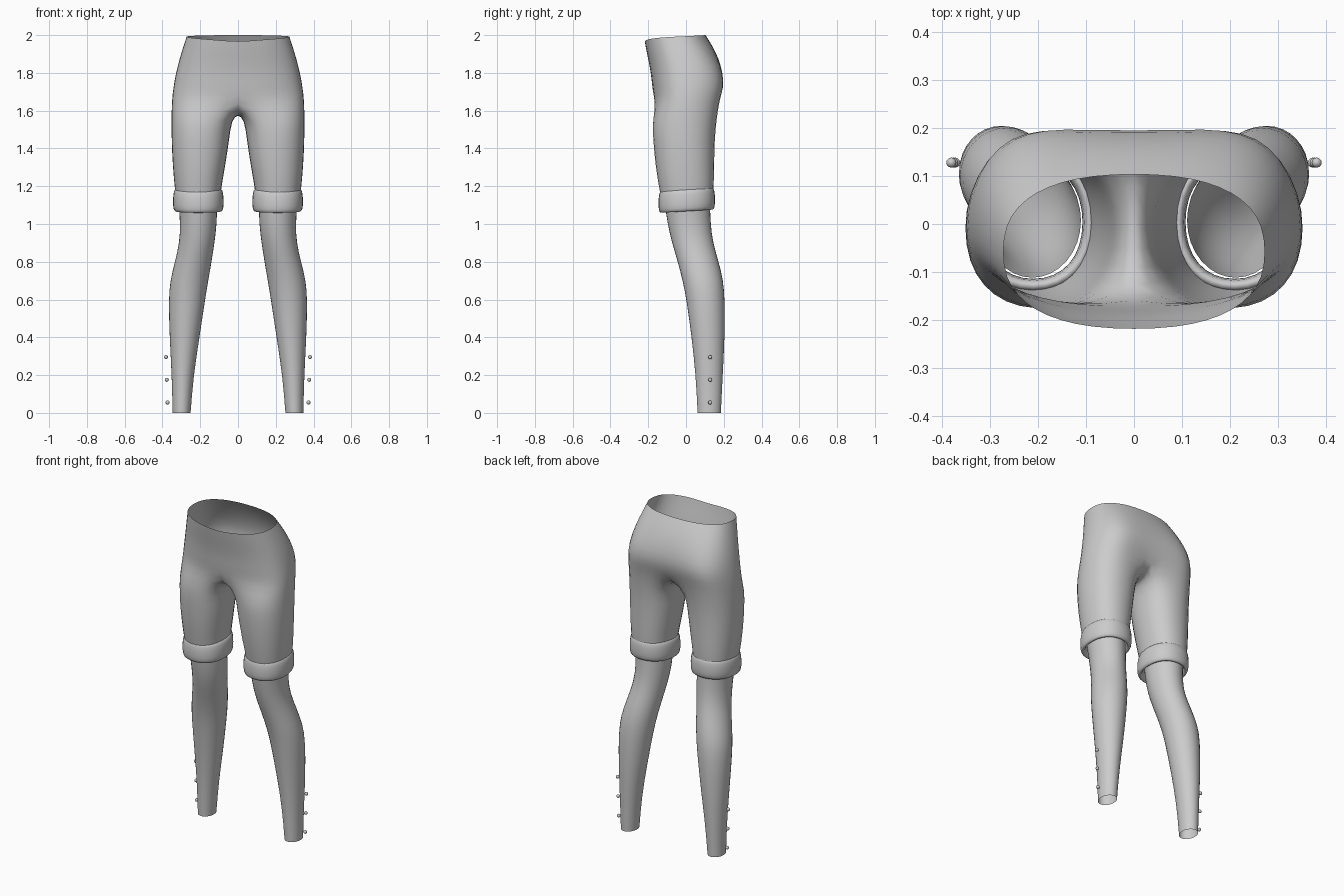
import bpy, bmesh
from math import sin, cos, pi, radians
from mathutils import Vector

cube = bpy.data.objects.get("Cube")
if cube:
    bpy.data.objects.remove(cube, do_unlink=True)

grey = bpy.data.materials.new("plain_grey")
grey.use_nodes = True
grey.diffuse_color = (0.6, 0.6, 0.6, 1)
grey.node_tree.nodes["Principled BSDF"].inputs["Base Color"].default_value = (0.6, 0.6, 0.6, 1)


def power(v, p):
    return abs(v) ** p * (1 if v >= 0 else -1)


def oval(x0, x1, y0, y1, z, angles, tilt=0.0, p=0.9):
    """Rounded ring between the given limits; angle 0 is the inner side, then front."""
    cx, cy, w, h = (x0 + x1) / 2, (y0 + y1) / 2, (x1 - x0) / 2, (y1 - y0) / 2
    ring = []
    for a in angles:
        y = cy - h * power(sin(a), p)
        ring.append(Vector((cx - w * power(cos(a), p), y, z + tilt * (y - cy))))
    return ring


def bridge(bm, a, b, closed):
    n = len(a)
    for i in range(n if closed else n - 1):
        j = (i + 1) % n
        bm.faces.new((a[i], a[j], b[j], b[i]))


def finish(bm, name, subdivide=1):
    """Turn the left half into a mirrored, smooth object."""
    bmesh.ops.recalc_face_normals(bm, faces=bm.faces)
    mesh = bpy.data.meshes.new(name)
    bm.to_mesh(mesh)
    bm.free()
    mesh.materials.append(grey)
    obj = bpy.data.objects.new(name, mesh)
    bpy.context.collection.objects.link(obj)
    mirror = obj.modifiers.new("mirror", 'MIRROR')
    mirror.use_clip = True
    if subdivide:
        sub = obj.modifiers.new("smooth", 'SUBSURF')
        sub.levels = sub.render_levels = subdivide
    for f in mesh.polygons:
        f.use_smooth = True
    return obj


def add_ring(bm, points):
    return [bm.verts.new(p) for p in points]


ROUND = [2 * pi * i / 16 for i in range(16)]

# Shorts: hips from the open waist down to the crotch
# (half width, front y, back y, buttock bulge, z at front, z at back)
hips = [
    (0.275, -0.220, 0.105, 0.000, 1.965, 2.000),
    (0.292, -0.212, 0.140, 0.004, 1.920, 1.945),
    (0.312, -0.199, 0.172, 0.012, 1.860, 1.880),
    (0.332, -0.186, 0.195, 0.026, 1.790, 1.800),
    (0.345, -0.180, 0.196, 0.036, 1.720, 1.725),
    (0.354, -0.168, 0.165, 0.042, 1.655, 1.650),
]
bm = bmesh.new()
previous = None
for w, front, back, bulge, zf, zb in hips:
    points = []
    for i in range(13):
        t = pi * i / 12
        k = (1 - cos(t)) / 2
        x = w * power(sin(t), 0.85) if 0 < i < 12 else 0
        y = (front + back) / 2 - (back - front) / 2 * power(cos(t), 0.8)
        if i > 6:
            y += bulge * sin(2 * (t - pi / 2)) ** 2
        # side of the waist stays nearly as high as the back
        points.append((x, y, zf + (zb - zf) * k ** 0.4))
    ring = add_ring(bm, points)
    if previous:
        bridge(bm, previous, ring, False)
    previous = ring

# Shorts: crotch seam, then the thighs
seam = add_ring(bm, [(0, 0.085, 1.595), (0, -0.01, 1.58), (0, -0.10, 1.595)])
previous = previous + seam
thigh_angles = [radians(50 + 260 * i / 12) for i in range(13)] + [radians(a) for a in (335, 0, 25)]
thighs = [
    (0.030, 0.355, -0.182, 0.165, 1.55),
    (0.042, 0.355, -0.178, 0.155, 1.45),
    (0.065, 0.348, -0.164, 0.152, 1.30),
    (0.088, 0.336, -0.143, 0.150, 1.18),
    (0.092, 0.328, -0.130, 0.140, 1.11),
]
for section in thighs:
    ring = add_ring(bm, oval(*section, thigh_angles))
    bridge(bm, previous, ring, True)
    previous = ring
finish(bm, "shorts")

# Rolled cuffs: a closed band around each thigh end (inset, height)
bm = bmesh.new()
profile = [(0.008, 1.064), (-0.002, 1.080), (-0.004, 1.125), (0.000, 1.170), (0.010, 1.190),
           (0.028, 1.180), (0.030, 1.125), (0.026, 1.070)]
bands = [add_ring(bm, oval(0.076 + d, 0.344 - d, -0.146 + d, 0.154 - d, z, ROUND, 0.06))
         for d, z in profile]
for a, b in zip(bands, bands[1:] + bands[:1]):
    bridge(bm, a, b, True)
finish(bm, "rolled_cuffs")

# Lower legs: open tubes that curve back at the calf
bm = bmesh.new()
shins = [
    (0.108, 0.316, -0.115, 0.130, 1.10),
    (0.110, 0.308, -0.100, 0.133, 1.00),
    (0.122, 0.312, -0.077, 0.145, 0.90),
    (0.138, 0.336, -0.046, 0.176, 0.80),
    (0.155, 0.362, -0.020, 0.200, 0.70),
    (0.172, 0.370, 0.000, 0.208, 0.60),
    (0.202, 0.364, 0.028, 0.207, 0.40),
    (0.234, 0.352, 0.050, 0.196, 0.20),
    (0.250, 0.347, 0.060, 0.186, 0.00),
]
previous = None
for section in shins:
    ring = add_ring(bm, oval(*section, ROUND, p=1.0))
    if previous:
        bridge(bm, previous, ring, True)
    previous = ring
finish(bm, "lower_legs")

# Ankle studs on the outer sides
bm = bmesh.new()
for x, z in ((0.381, 0.295), (0.377, 0.175), (0.373, 0.055)):
    ball = bmesh.ops.create_uvsphere(bm, u_segments=12, v_segments=8, radius=0.0105)
    bmesh.ops.translate(bm, verts=ball["verts"], vec=(x, 0.128, z))
finish(bm, "ankle_studs", 0)
